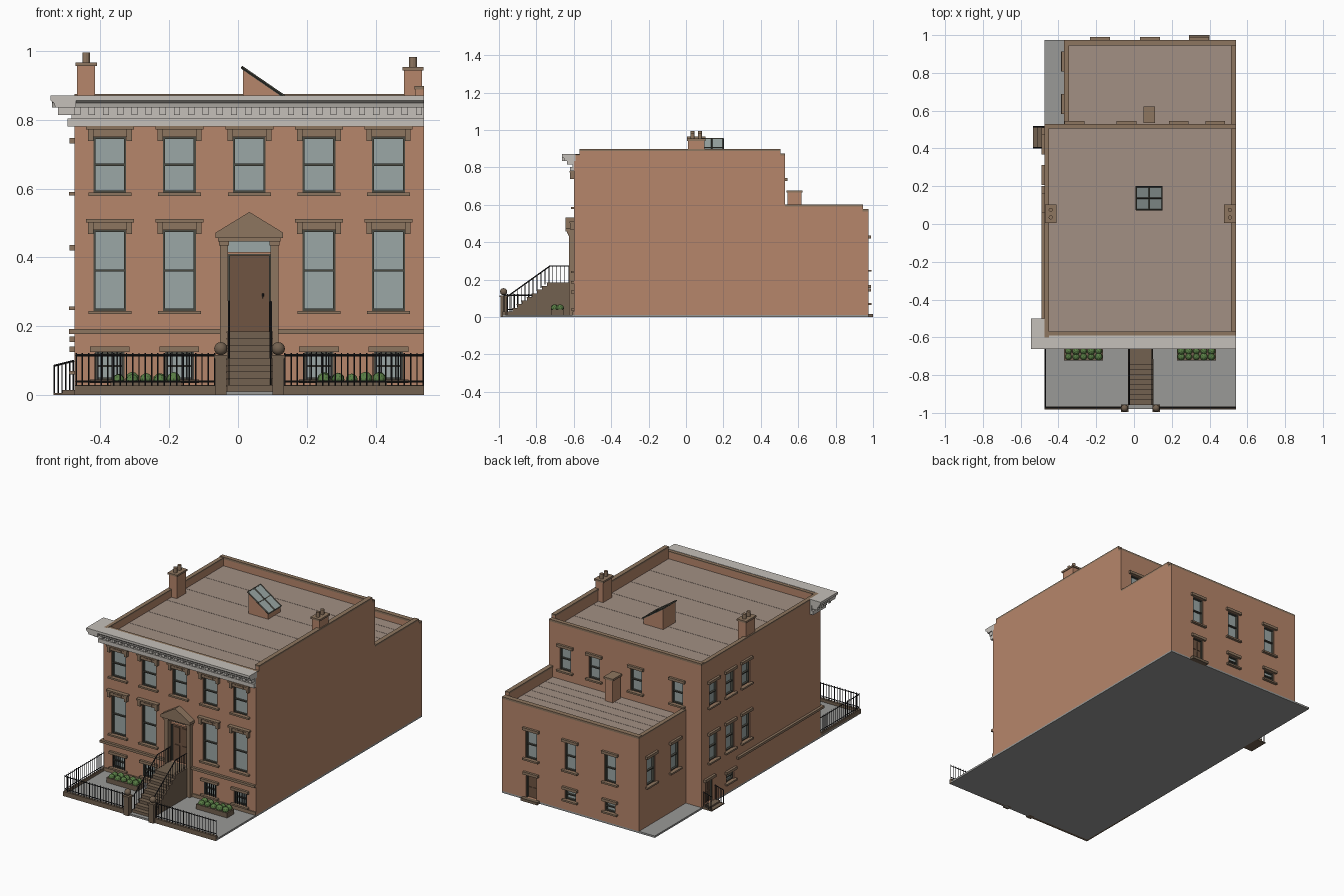
import bpy, bmesh, math, random
from mathutils import Matrix, Vector

if "Cube" in bpy.data.objects:
    bpy.data.objects.remove(bpy.data.objects["Cube"])

random.seed(4)
COL = dict(brick=(.47, .24, .145), stone=(.27, .18, .115), steps=(.17, .12, .08), pale=(.56, .53, .49),
           glass=(.33, .39, .38), iron=(.02, .02, .022), frame=(.07, .07, .055), door=(.16, .09, .055),
           roof=(.36, .28, .23), paving=(.32, .32, .31), leaf=(.10, .21, .06))
MATS, PARTS = {}, {}
for k, c in COL.items():
    MATS[k] = bpy.data.materials.new(k)
    MATS[k].diffuse_color = (*c, 1)


def bm_of(part):                       # part = (object name, material key)
    if part not in PARTS:
        PARTS[part] = bmesh.new()
    return PARTS[part]


def box(part, x0, x1, y0, y1, z0, z1):
    m = Matrix.Translation(((x0 + x1) / 2, (y0 + y1) / 2, (z0 + z1) / 2))
    bmesh.ops.create_cube(bm_of(part), size=1, matrix=m @ Matrix.Diagonal((x1 - x0, y1 - y0, z1 - z0, 1)))


def wbox(part, wall, u0, u1, d0, d1, z0, z1):   # box on a wall, d = distance outwards
    axis, pos, s, _ = wall
    a, b = sorted((pos + s * d0, pos + s * d1))
    box(part, *((u0, u1, a, b) if axis == 'y' else (a, b, u0, u1)), z0, z1)


def prism(part, pts, axis, a, b):      # polygon in (other axis, z) extruded along axis
    bm = bm_of(part)
    mk = (lambda p, t: (t, p[0], p[1])) if axis == 'x' else (lambda p, t: (p[0], t, p[1]))
    f = bm.faces.new([bm.verts.new(mk(p, a)) for p in pts])
    g = bmesh.ops.extrude_face_region(bm, geom=[f])
    off = Vector(mk((0, 0), b - a))
    bmesh.ops.translate(bm, vec=off, verts=[v for v in g['geom'] if isinstance(v, bmesh.types.BMVert)])


def bar(part, p, q, r=.002, n=4):
    p, q = Vector(p), Vector(q)
    d = q - p
    m = Matrix.Translation((p + q) / 2) @ d.to_track_quat('Z', 'Y').to_matrix().to_4x4()
    bmesh.ops.create_cone(bm_of(part), cap_ends=True, segments=n, radius1=r, radius2=r, depth=d.length, matrix=m)


CM, CR = ('cut_main', 'brick'), ('cut_rear', 'brick')
FRONT, BACK, LEFT = ('y', -.6, -1, CM), ('y', .53, 1, CM), ('x', -.475, -1, CM)
REAR, REARLEFT = ('y', .975, 1, CR), ('x', -.37, -1, CR)
GLASS, FRAME, SILL, LINTEL = ('window_glass', 'glass'), ('window_frames', 'frame'), ('sills', 'stone'), ('lintels', 'stone')
IRON, TRIM, CORN = ('iron_railings', 'iron'), ('stone_trim', 'stone'), ('cornice', 'pale')


def window(wall, u, z0, z1, w=.075, fancy=False, bars=False):
    h, t = w / 2, .006
    wbox(wall[3], wall, u - h, u + h, -.025, .02, z0, z1)
    wbox(GLASS, wall, u - h, u + h, -.026, -.018, z0, z1)
    for s in (-1, 1):
        a, b = sorted((u + s * h, u + s * (h - t)))
        wbox(FRAME, wall, a, b, -.02, -.004, z0, z1)
    for z in (z0, (z0 + z1 - t) / 2, z1 - t):
        wbox(FRAME, wall, u - h, u + h, -.02, -.006, z, z + t)
    wbox(SILL, wall, u - h - .015, u + h + .015, -.01, .016, z0 - .01, z0)
    if fancy:
        wbox(LINTEL, wall, u - .06, u + .06, -.005, .014, z1, z1 + .024)
        wbox(LINTEL, wall, u - .07, u + .07, -.005, .024, z1 + .022, z1 + .031)
        wbox(LINTEL, wall, u - .028, u + .028, .01, .018, z1 + .005, z1 + .017)
        for s in (-.056, .056):
            wbox(LINTEL, wall, u + s - .008, u + s + .008, -.005, .019, z1 - .012, z1 + .023)
    else:
        wbox(LINTEL, wall, u - h - .015, u + h + .015, -.005, .014, z1, z1 + .016)
    if bars:
        for i in range(6):
            x = u - h + w * (i + .5) / 6
            wbox(('window_bars', 'iron'), wall, x - .0018, x + .0018, -.004, 0, z0, z1)


def door(wall, u, z0, z1, w):
    h = w / 2
    wbox(wall[3], wall, u - h, u + h, -.025, .02, z0, z1)
    wbox(('doors', 'door'), wall, u - h, u + h, -.027, -.015, z0, z1)
    for s in (-1, 1):
        for a, b in ((.08, .45), (.52, .92)):
            c = u + s * w * .22
            wbox(('doors', 'door'), wall, c - w * .15, c + w * .15, -.016, -.011, z0 + (z1 - z0) * a, z0 + (z1 - z0) * b)
        a, b = sorted((u + s * h, u + s * (h - .005)))
        wbox(FRAME, wall, a, b, -.02, -.004, z0, z1)
    wbox(FRAME, wall, u - h, u + h, -.02, -.004, z1 - .005, z1)


# masonry blocks, roof wells, party wall parapets and copings
BLOCKS = ((('main_walls', 'brick'), CM, -.475, -.6, .53, .862, .82, -.57, .505),
          (('rear_walls', 'brick'), CR, -.37, .53, .975, .565, .53, .53, .945))
for part, cut, x0, y0, y1, top, rf, ry0, ry1 in BLOCKS:
    box(part, x0, .54, y0, y1, .01, top)
    box(cut, x0 + .025, .515, ry0 - (.02 if ry0 == y0 else 0), ry1, rf, 1)
    box(('roof_decks', 'roof'), x0 + .024, .516, ry0, ry1 + .001, rf - .002, rf + .002)
    for i in range(1, 6):
        y = ry0 + (ry1 - ry0) * i / 6
        box(('roof_seams', 'roof'), x0 + .025, .515, y - .002, y + .002, rf, rf + .003)
    box(('copings', 'stone'), x0, x0 + .025, y0, y1, top, top + .008)
    box(('copings', 'stone'), x0, .54, ry1, y1, top, top + .012)
    box(('party_wall_parapets', 'brick'), .515, .54, ry0, ry1, top, top + .025)
    box(('copings', 'stone'), .513, .54, ry0, ry1, top + .025, top + .035)
box(('copings', 'stone'), -.475, .54, -.6, -.57, .862, .868)
box(('base_slab', 'paving'), -.475, .54, -.98, .975, 0, .011)

# windows
XS = (-.372, -.17, .033, .235, .437)
for x in XS:
    window(FRONT, x, .588, .75, .095, fancy=True)
    if x != .033:
        window(FRONT, x, .245, .48, .095, fancy=True)
        window(FRONT, x, .045, .125, .085, bars=True)
for x in (-.315, -.04, .237, .43):
    window(BACK, x, .59, .728)
for x in (-.18, .085, .345):
    window(REAR, x, .252, .42)
    if x < .3:
        window(REAR, x, .075, .135, .07)
for y in (.42, .26, .11):
    window(LEFT, y, .59, .73)
    window(LEFT, y, .258, .42)
window(LEFT, .26, .07, .125, .07)
for y in (.86, .635):
    window(REARLEFT, y, .252, .42)

# rear and side doors with their steps
door(REAR, .345, .016, .155, .07)
door(LEFT, .46, .016, .155, .07)
wbox(LINTEL, REAR, .295, .395, -.005, .014, .155, .171)
wbox(LINTEL, LEFT, .41, .51, -.005, .014, .155, .171)
box(('rear_door_step', 'steps'), .29, .40, .97, 1.0, 0, .016)
box(('side_door_step', 'steps'), -.535, -.47, .40, .52, 0, .006)
box(('side_door_step', 'steps'), -.51, -.47, .40, .52, .006, .015)
for y in (.405, .515):
    bar(IRON, (-.535, y, .085), (-.476, y, .1), .003)
    for i in range(6):
        x = -.533 + .011 * i
        bar(IRON, (x, y, .004), (x, y, .085 + .25 * (x + .535)))

# front entrance: door, transom, surround, pediment
door(FRONT, .033, .185, .41, .123)
wbox(CM, FRONT, -.0285, .0945, -.025, .02, .416, .446)
wbox(GLASS, FRONT, -.0285, .0945, -.026, -.016, .416, .446)
bar(IRON, (.072, -.587, .28), (.072, -.587, .295), .003)
for a, b in ((-.052, -.0285), (.0945, .118)):
    wbox(TRIM, FRONT, a, b, -.005, .025, .01, .45)
    wbox(TRIM, FRONT, a - .003, b + .003, -.005, .03, .435, .45)
wbox(TRIM, FRONT, -.058, .124, -.005, .035, .446, .458)
prism(('pediment', 'stone'), [(-.065, .456), (.131, .456), (.131, .472), (.033, .532), (-.065, .472)], 'y', -.645, -.595)

# water table bands
for a, b in ((-.49, -.05), (.115, .54)):
    wbox(TRIM, FRONT, a, b, -.005, .015, .178, .192)
    wbox(TRIM, FRONT, max(a, -.475), b, -.005, .006, .01, .03)
wbox(TRIM, LEFT, -.615, .2, -.005, .015, .178, .192)

# cornice with return on the left
box(CORN, -.495, .54, -.62, -.598, .78, .803)
box(CORN, -.495, -.473, -.62, -.5, .78, .803)
box(CORN, -.483, .54, -.608, -.598, .803, .836)
box(CORN, -.483, -.473, -.608, -.5, .803, .836)
prism(CORN, [(-.59, .835), (-.648, .835), (-.652, .848), (-.663, .856), (-.663, .87), (-.59, .87)], 'x', -.54, .54)
prism(CORN, [(-.47, .835), (-.53, .835), (-.534, .848), (-.545, .856), (-.545, .87), (-.47, .87)], 'y', -.663, -.5)
for i in range(25):
    x = -.475 + i * .0413
    box(('dentils', 'pale'), x, x + .018, -.636, -.6, .814, .836)
for i in range(4):
    y = -.63 + i * .036
    box(('dentils', 'pale'), -.522, -.475, y, y + .018, .814, .836)

# stoop: steps, railings, newels with balls
N = 9
prof = [(-.598, .008), (-.955, .008)]
for i in range(N):
    y, z = -.955 + i * .0265, .01 + .175 * (i + 1) / N
    prof += [(y, z)] if i == N - 1 else [(y, z), (y + .0265, z)]
    box(('stoop_treads', 'steps'), -.033, .102, y - .003, y + .028, z - .004, z)
prism(('stoop', 'steps'), prof + [(-.598, .185)], 'x', -.031, .1)
for x in (-.026, .095):
    bar(IRON, (x, -.957, .108), (x, -.728, .272), .0035)
    bar(IRON, (x, -.73, .272), (x, -.602, .272), .0035)
    for i in range(17):
        y = -.945 + i * .0212
        low = .185 * min(1, max(0, (y + .965) / .225))
        bar(IRON, (x, y, low), (x, y, min(.272, .108 + .716 * (y + .957))))
for x in (-.05, .117):
    box(('newel_posts', 'steps'), x - .017, x + .017, -.992, -.958, 0, .108)
    box(('newel_posts', 'steps'), x - .02, x + .02, -.996, -.955, .106, .116)
    bmesh.ops.create_uvsphere(bm_of(('newel_balls', 'steps')), u_segments=16, v_segments=10, radius=.019,
                              matrix=Matrix.Translation((x, -.975, .135)))

# front yard fence on a stone kerb
for p, q in (((-.47, -.973), (-.068, -.973)), ((.136, -.973), (.538, -.973)), ((-.47, -.973), (-.47, -.602))):
    p, q = Vector((*p, 0)), Vector((*q, 0))
    box(('fence_kerb', 'steps'), p.x - .005, q.x + (.005 if q.x < 0 else .002), p.y - .008, q.y + .008, 0, .028)
    for z in (.04, .116):
        bar(IRON, p + Vector((0, 0, z)), q + Vector((0, 0, z)), .003)
    n = round((q - p).length / .0185)
    for i in range(n + 1):
        c = p.lerp(q, i / n)
        bar(IRON, c + Vector((0, 0, .025)), c + Vector((0, 0, .123)))

# planters with shrubs
for x in (-.267, .33):
    box(('planters', 'steps'), x - .103, x + .103, -.722, -.655, .01, .04)
    for i in range(10):
        c = (x - .08 + .04 * (i // 2), -.703 + .03 * (i % 2), .045 + random.uniform(-.003, .003))
        bmesh.ops.create_icosphere(bm_of(('shrubs', 'leaf')), subdivisions=2, radius=random.uniform(.017, .021),
                                   matrix=Matrix.Translation(c))

# chimneys
for x, top in ((-.441, .955), (.508, .942)):
    box(('chimneys', 'brick'), x - .026, x + .026, .012, .098, .815, top)
    box(('chimney_caps', 'stone'), x - .031, x + .031, .006, .104, top, top + .011)
    for y in (.035, .075):
        bar(('chimney_pots', 'stone'), (x, y, top + .01), (x, y, top + .04), .011, 12)
box(('rear_chimney', 'brick'), .055, .107, .542, .617, .525, .665)
box(('chimney_caps', 'stone'), .05, .112, .536, .623, .665, .677)

# skylight with a sloping glazed top
prism(('skylight_base', 'brick'), [(.015, .815), (.145, .815), (.145, .856), (.015, .946)], 'y', .08, .195)
prism(('skylight_glass', 'glass'), [(.012, .946), (.148, .852), (.148, .858), (.012, .952)], 'y', .076, .199)
for y in (.074, .135, .196):
    bar(('skylight_frame', 'frame'), (.01, y + .002, .953), (.15, y + .002, .857), .004)
for x, z in ((.012, .952), (.08, .905), (.148, .858)):
    bar(('skylight_frame', 'frame'), (x, .074, z), (x, .2, z), .004)

# turn the collected parts into objects
for (name, mat), bm in PARTS.items():
    bmesh.ops.recalc_face_normals(bm, faces=bm.faces)
    for f in bm.faces:
        f.smooth = name == 'newel_balls'
    me = bpy.data.meshes.new(name)
    bm.to_mesh(me)
    me.materials.append(MATS[mat])
    bpy.context.collection.objects.link(bpy.data.objects.new(name, me))

# cut the openings and roof wells
for wall, cut in (('main_walls', 'cut_main'), ('rear_walls', 'cut_rear')):
    ob, cutter = bpy.data.objects[wall], bpy.data.objects[cut]
    mod = ob.modifiers.new('openings', 'BOOLEAN')
    mod.operation, mod.solver, mod.object = 'DIFFERENCE', 'EXACT', cutter
    cutter.hide_render = True
    bpy.context.view_layer.objects.active = ob
    bpy.ops.object.modifier_apply(modifier=mod.name)
    bpy.data.objects.remove(cutter)

for m in bpy.data.materials:
    if m.users and not m.is_grease_pencil:
        m.use_nodes = True
        m.node_tree.nodes["Principled BSDF"].inputs["Base Color"].default_value = m.diffuse_color
